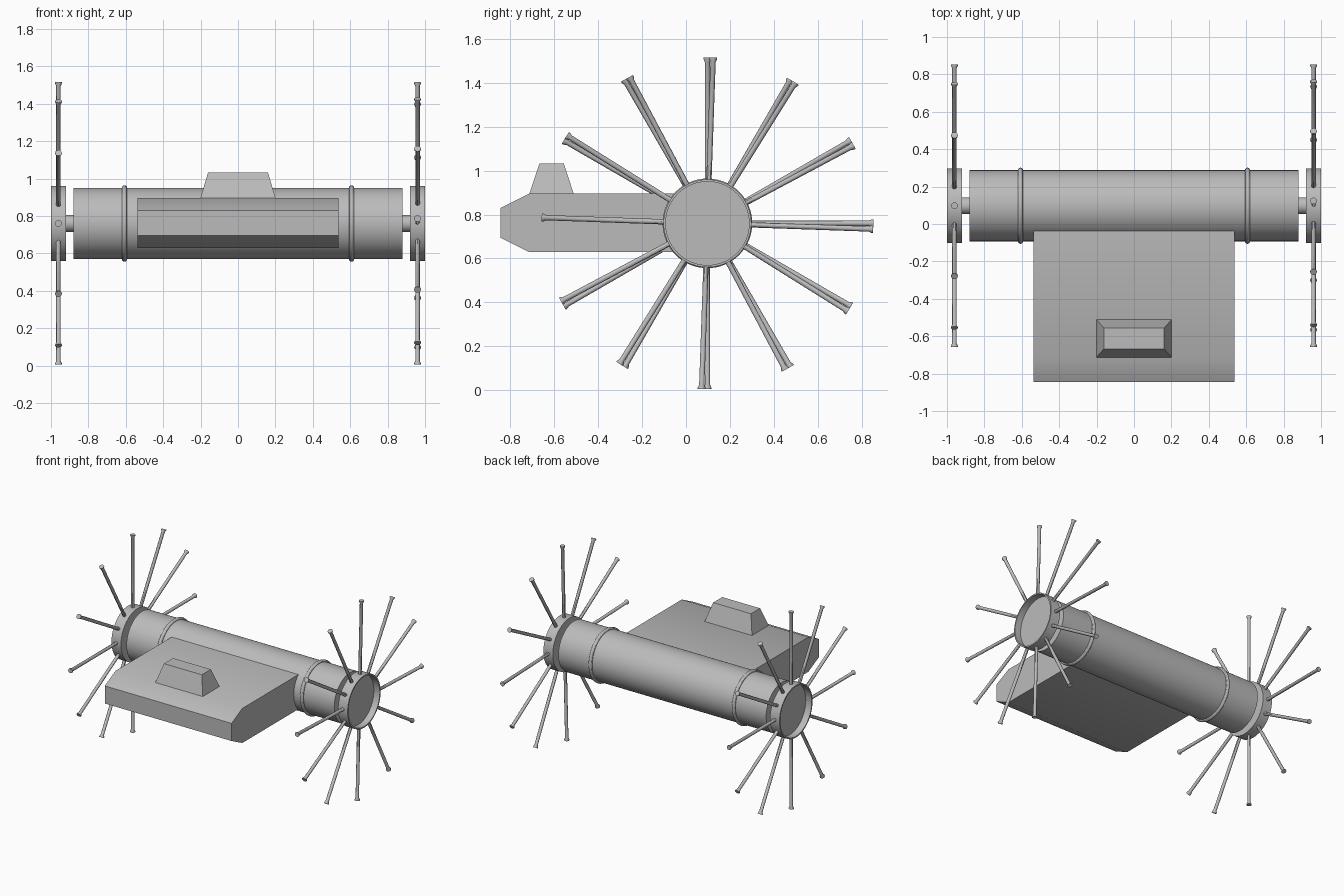
import bpy, bmesh, math
from mathutils import Matrix

if "Cube" in bpy.data.objects:
    bpy.data.objects.remove(bpy.data.objects["Cube"])

AXLE_Y, AXLE_Z = 0.0975, 0.76
grey = bpy.data.materials.new("plain grey")
grey.use_nodes = True
grey.diffuse_color = (0.5, 0.5, 0.5, 1)
grey.node_tree.nodes["Principled BSDF"].inputs["Base Color"].default_value = (0.5, 0.5, 0.5, 1)


def finish(name, bm):
    bmesh.ops.recalc_face_normals(bm, faces=bm.faces)
    mesh = bpy.data.meshes.new(name)
    bm.to_mesh(mesh)
    bm.free()
    obj = bpy.data.objects.new(name, mesh)
    bpy.context.collection.objects.link(obj)
    mesh.materials.append(grey)
    bpy.ops.object.select_all(action="DESELECT")
    obj.select_set(True)
    bpy.context.view_layer.objects.active = obj
    bpy.ops.object.shade_smooth_by_angle()
    return obj


def lathe(bm, profile, sides, matrix):
    """Revolve (radius, height) points about local z and cap both ends."""
    rings = []
    for r, h in profile:
        rings.append([bm.verts.new(matrix @ (Matrix.Rotation(math.tau * i / sides, 4, "Z")
                      @ Matrix.Translation((r, 0, h))).translation) for i in range(sides)])
    for a, b in zip(rings, rings[1:]):
        for i in range(sides):
            j = (i + 1) % sides
            bm.faces.new((a[i], a[j], b[j], b[i]))
    bm.faces.new(rings[0])
    bm.faces.new(rings[-1])


# Local z turned along world x, on the axle line
axle = Matrix.Translation((0, AXLE_Y, AXLE_Z)) @ Matrix.Rotation(math.pi / 2, 4, "Y")

# Long drum
bm = bmesh.new()
lathe(bm, [(0.19, -0.88), (0.19, 0.88)], 64, axle)
finish("drum", bm)

for side, label, twist in ((1, "left", 2), (-1, "right", 0)):
    # Axle stub
    bm = bmesh.new()
    lathe(bm, [(0.045, side * 0.87), (0.045, side * 0.94)], 32, axle)
    finish(label + "_axle", bm)

    # Hub with a recessed outer face
    bm = bmesh.new()
    lathe(bm, [(0.2, side * 0.92), (0.2, side), (0.19, side), (0.19, side * 0.95)], 64, axle)
    finish(label + "_hub", bm)

    # Twelve spokes with flared tips
    bm = bmesh.new()
    for k in range(12):
        turn = (Matrix.Translation((side * 0.96, AXLE_Y, AXLE_Z))
                @ Matrix.Rotation(-math.radians(30 * k + twist), 4, "X"))
        lathe(bm, [(0.012, 0.193), (0.012, 0.735), (0.018, 0.748), (0.018, 0.755)], 12, turn)
    finish(label + "_spokes", bm)

    # Hoop around the drum
    bpy.ops.mesh.primitive_torus_add(
        major_radius=0.19, minor_radius=0.014, major_segments=64, minor_segments=12,
        location=(side * 0.607, AXLE_Y, AXLE_Z), rotation=(0, math.pi / 2, 0))
    hoop = bpy.context.object
    hoop.name = label + "_hoop"
    hoop.data.materials.append(grey)
    bpy.ops.object.shade_smooth_by_angle()

# Body: side profile (y, z) extruded across x
profile = [(0.0, 0.63), (-0.715, 0.63), (-0.845, 0.695), (-0.845, 0.83), (-0.715, 0.895), (0.0, 0.895)]
bm = bmesh.new()
face = bm.faces.new([bm.verts.new((-0.537, y, z)) for y, z in profile])
moved = bmesh.ops.extrude_face_region(bm, geom=[face])["geom"]
bmesh.ops.translate(bm, vec=(1.074, 0, 0), verts=[v for v in moved if isinstance(v, bmesh.types.BMVert)])
finish("body", bm)

# Tapered cabin
bm = bmesh.new()
bmesh.ops.create_cube(bm, size=1)
for v in bm.verts:
    top = v.co.z > 0
    v.co.x *= 0.32 if top else 0.405
    v.co.y = v.co.y * (0.11 if top else 0.205) - 0.612
    v.co.z = 1.033 if top else 0.89
finish("cabin", bm)
